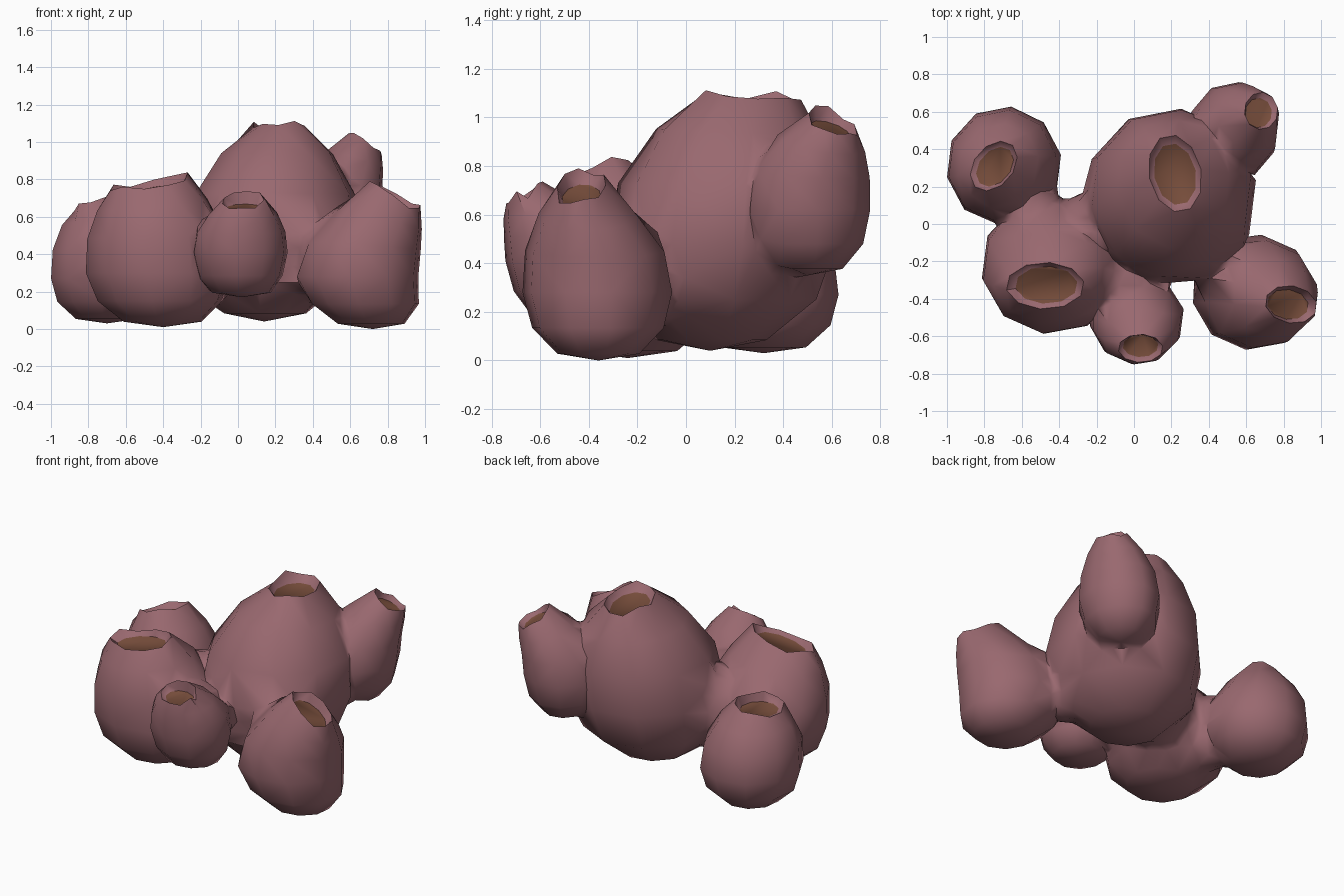
import bpy, bmesh, math, random
from mathutils import Vector

if "Cube" in bpy.data.objects:
    bpy.data.objects.remove(bpy.data.objects["Cube"])

random.seed(4)
SIDES = 10
parts = []
mouths = []


def material(name, rgb):
    m = bpy.data.materials.new(name)
    m.diffuse_color = (*rgb, 1)
    m.use_nodes = True
    m.node_tree.nodes["Principled BSDF"].inputs["Base Color"].default_value = m.diffuse_color
    return m


shell_mat = material("dusty pink shell", (0.32, 0.14, 0.16))
floor_mat = material("brown inside", (0.18, 0.073, 0.043))


def finish(name, bm):
    bmesh.ops.recalc_face_normals(bm, faces=bm.faces[:])
    me = bpy.data.meshes.new(name)
    bm.to_mesh(me)
    bm.free()
    me.materials.append(shell_mat)
    me.materials.append(floor_mat)
    ob = bpy.data.objects.new(name, me)
    bpy.context.collection.objects.link(ob)
    parts.append(ob)


def pod(name, foot, body, size, mouth, lip, turn=0, slope=(0, 0), depth=0.05, full=0.9, base=0.55):
    """Egg-shaped shell from a foot point, through a widest ring, to a ragged open mouth."""
    foot, body, mouth = Vector(foot), Vector(body), Vector(mouth)
    mouths.append((mouth, max(lip) + 0.07))
    bm = bmesh.new()
    turn = math.radians(turn)

    def ring(centre, w, s, jag=0.0, shrink=1.0):
        out = []
        for i in range(SIDES):
            a = math.tau * (i + 0.3) / SIDES
            b = Vector((size[0] * math.cos(a), size[1] * math.sin(a), 0))
            u, v = lip[0] * math.cos(a - turn), lip[1] * math.sin(a - turn)
            o = Vector((u * math.cos(turn) - v * math.sin(turn),
                        u * math.sin(turn) + v * math.cos(turn), 0)) * shrink
            p = o.lerp(b, w)
            p.z = s * (slope[0] * p.x + slope[1] * p.y) + random.uniform(-jag, jag)
            out.append(bm.verts.new(centre + p))
        return out

    def bottom(k, r):
        c = foot.lerp(body, k)
        pts = ring(c, 1, 0)
        for p in pts:
            p.co = c + (p.co - c) * r
        return pts

    # closed underside, belly, shoulder, lip and inner wall
    rings = [bottom(0.1, base), bottom(0.48, 0.88), ring(body, 1, 0)]
    for s, w in ((0.4, full), (0.75, full * 0.56)):
        c = body.lerp(mouth, s * s)
        c.z = body.z + (mouth.z - body.z) * s
        rings.append(ring(c, w, s * s))
    rings.append(ring(mouth, 0, 1, 0.026))
    drop = Vector((slope[0], slope[1], -1)).normalized() * depth
    rings.append(ring(mouth + drop, 0, 1, 0, 0.8))
    tip = bm.verts.new(foot)
    for i in range(SIDES):
        bm.faces.new((tip, rings[0][(i + 1) % SIDES], rings[0][i]))
    for lo, hi in zip(rings, rings[1:]):
        for i in range(SIDES):
            j = (i + 1) % SIDES
            bm.faces.new((lo[i], lo[j], hi[j], hi[i]))
    bm.faces.new(rings[-1]).material_index = 1
    finish(name, bm)


def web(name, centre, size):
    """Fleshy bridge that joins neighbouring shells."""
    bm = bmesh.new()
    bmesh.ops.create_icosphere(bm, subdivisions=2, radius=1)
    for v in bm.verts:
        v.co = Vector(centre) + Vector([a * b for a, b in zip(v.co, size)])
    finish(name, bm)


# the six shells
pod("main_shell", (0.14, 0.1, 0.04), (0.195, 0.145, 0.48), (0.465, 0.475),
    (0.22, 0.27, 1.09), (0.14, 0.21), 12, (0, -0.08), base=0.48)
pod("back_right_shell", (0.52, 0.5, 0.35), (0.53, 0.495, 0.62), (0.24, 0.265),
    (0.68, 0.605, 0.985), (0.09, 0.1), 0, (-0.4, -0.3), 0.04, 0.88)
pod("back_left_shell", (-0.7, 0.32, 0.03), (-0.695, 0.31, 0.27), (0.31, 0.32),
    (-0.75, 0.31, 0.67), (0.15, 0.105), 50, (0.15, -0.1), 0.04)
pod("front_left_shell", (-0.4, -0.24, 0.01), (-0.435, -0.22, 0.3), (0.385, 0.37),
    (-0.475, -0.33, 0.785), (0.21, 0.125), 0, (0.17, 0.1), 0.04, 0.92)
pod("front_middle_shell", (0.02, -0.49, 0.17), (0.015, -0.5, 0.41), (0.255, 0.245),
    (0.035, -0.665, 0.685), (0.12, 0.075), 0, (0, 0.35), 0.04, 0.88, 0.62)
pod("front_right_shell", (0.72, -0.36, 0.0), (0.64, -0.365, 0.28), (0.33, 0.31),
    (0.84, -0.43, 0.705), (0.14, 0.1), -10, (-0.5, 0), 0.04)

# joining flesh between the shells
web("left_bridge", (-0.22, -0.04, 0.38), (0.3, 0.2, 0.27))
web("right_bridge", (0.42, -0.13, 0.36), (0.17, 0.17, 0.22))
web("back_left_bridge", (-0.55, 0.07, 0.32), (0.18, 0.18, 0.24))
web("back_right_bridge", (0.43, 0.36, 0.68), (0.2, 0.2, 0.24))
web("front_bridge", (-0.08, -0.33, 0.4), (0.22, 0.2, 0.2))

# fuse everything into one skin
cluster = parts[0]
bpy.context.view_layer.objects.active = cluster
cluster.select_set(True)
for other in parts[1:]:
    mod = cluster.modifiers.new("fuse", "BOOLEAN")
    mod.operation = "UNION"
    mod.solver = "EXACT"
    mod.object = other
    bpy.ops.object.modifier_apply(modifier=mod.name)
    bpy.data.objects.remove(other)
cluster.name = "shell_cluster"

# soften the creases where shells meet, leaving the mouths alone
bm = bmesh.new()
bm.from_mesh(cluster.data)


def crease_verts():
    found = set()
    for e in bm.edges:
        if len(e.link_faces) == 2 and e.calc_face_angle_signed(0) < -0.3:
            found.update(v for v in e.verts if all((v.co - m).length > r for m, r in mouths))
    return list(found)


bmesh.ops.remove_doubles(bm, verts=crease_verts(), dist=0.025)
bmesh.ops.triangulate(bm, faces=[f for f in bm.faces if f.material_index == 0])
for _ in range(2):
    bmesh.ops.smooth_vert(bm, verts=crease_verts(), factor=0.4,
                          use_axis_x=True, use_axis_y=True, use_axis_z=True)
bm.to_mesh(cluster.data)
bm.free()
bpy.ops.object.shade_smooth_by_angle(angle=math.radians(55))
